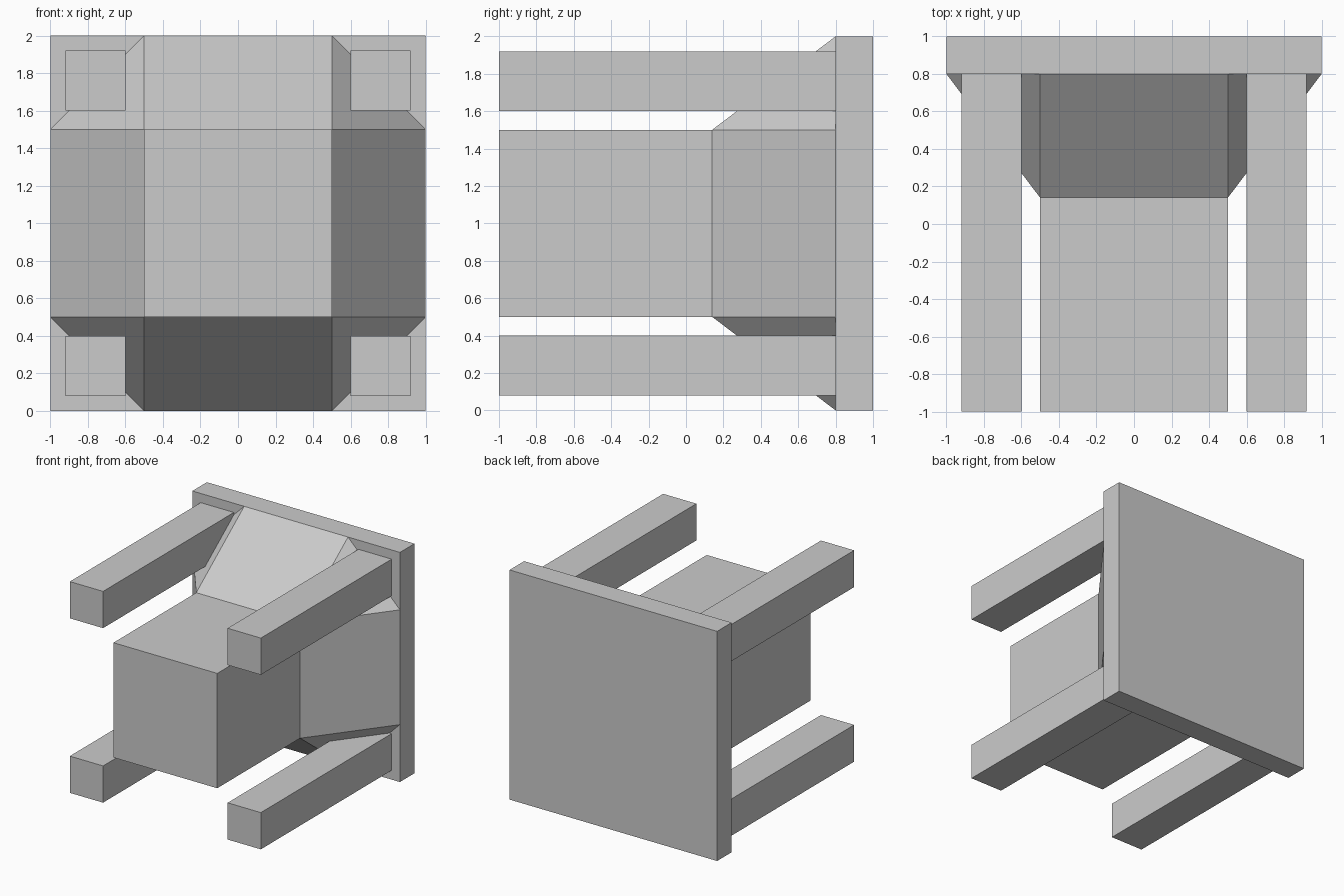
import bpy, bmesh
from mathutils import Vector

if "Cube" in bpy.data.objects:
    bpy.data.objects.remove(bpy.data.objects["Cube"])


def finish(name, bm):
    bmesh.ops.recalc_face_normals(bm, faces=bm.faces)
    mesh = bpy.data.meshes.new(name)
    bm.to_mesh(mesh)
    bm.free()
    obj = bpy.data.objects.new(name, mesh)
    bpy.context.collection.objects.link(obj)
    return obj


def box(name, lo, hi):
    bm = bmesh.new()
    bmesh.ops.create_cube(bm, size=1)
    lo, hi = Vector(lo), Vector(hi)
    bmesh.ops.scale(bm, vec=hi - lo, verts=bm.verts)
    bmesh.ops.translate(bm, vec=(lo + hi) / 2, verts=bm.verts)
    return finish(name, bm)


# Square back plate
box("back_plate", (-1, 0.8, 0), (1, 1, 2))

# Four corner prongs
for sx, side in ((-1, "left"), (1, "right")):
    for z, level in ((0.08, "lower"), (1.60, "upper")):
        x = sx * 0.76
        box(f"{level}_{side}_prong", (x - 0.16, -1, z), (x + 0.16, 0.8, z + 0.32))

# Central block flaring out to an octagon with triangular corners at the plate
bm = bmesh.new()
for sx in (-1, 1):
    for sz in (-1, 1):
        bm.verts.new((sx * 0.5, 0.14, 1 + sz * 0.5))
        bm.verts.new((sx * 0.5, 0.8, 1 + sz))
        bm.verts.new((sx, 0.8, 1 + sz * 0.5))
bmesh.ops.convex_hull(bm, input=bm.verts)
bmesh.ops.dissolve_limit(bm, angle_limit=0.01, verts=bm.verts, edges=bm.edges)

# Pull the small front square forward to form the straight block
front = min(bm.faces, key=lambda f: f.calc_center_median().y)
ext = bmesh.ops.extrude_discrete_faces(bm, faces=[front])["faces"][0]
for v in ext.verts:
    v.co.y = -1
finish("flared_core", bm)
